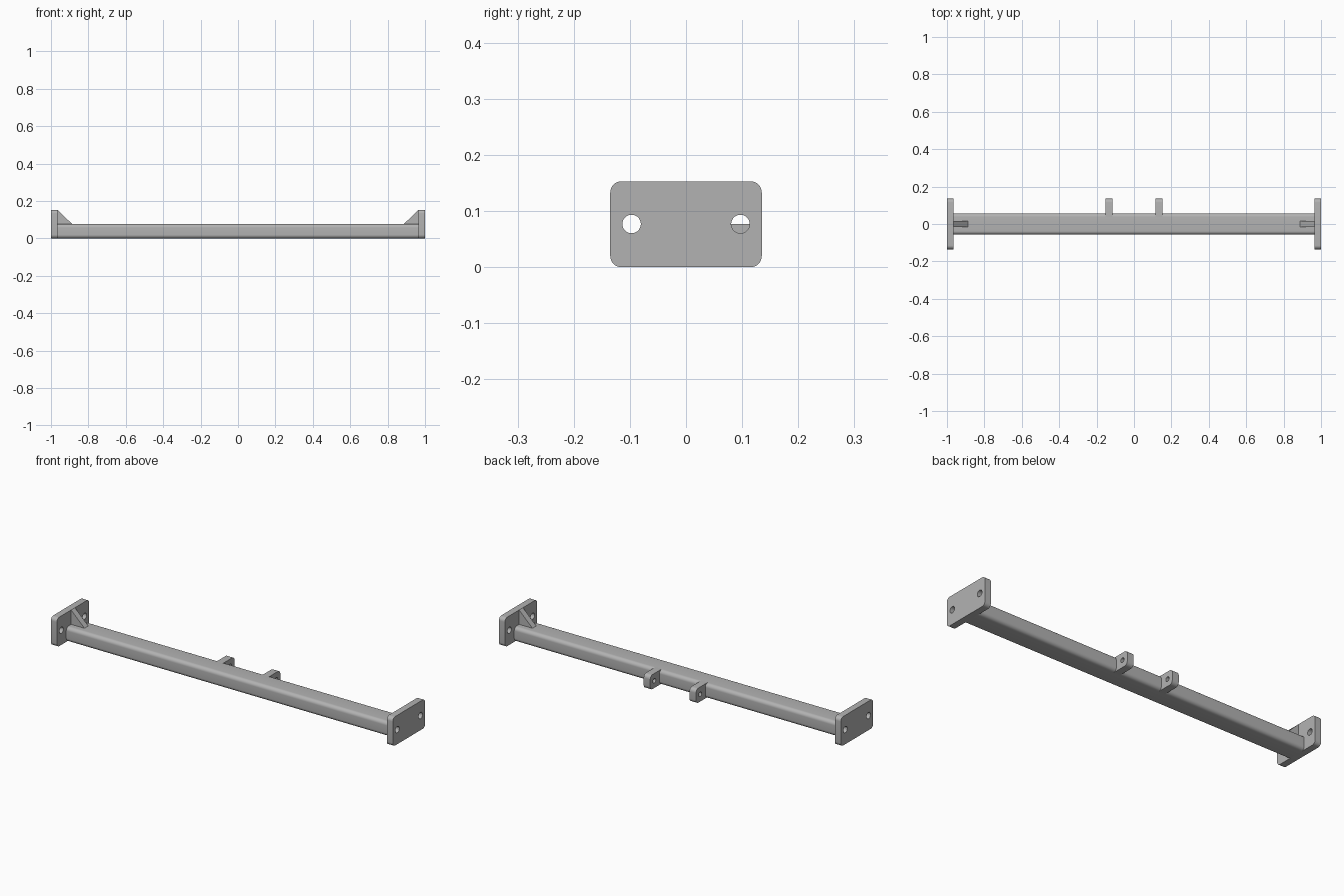
import bpy
import bmesh
from math import sin, cos, pi, radians
from mathutils import Matrix

cube = bpy.data.objects.get("Cube")
if cube:
    bpy.data.objects.remove(cube, do_unlink=True)

# Single painted steel colour
GREY = (0.45, 0.45, 0.45, 1)
steel = bpy.data.materials.new("grey_steel")
steel.use_nodes = True
steel.diffuse_color = GREY
steel.node_tree.nodes["Principled BSDF"].inputs["Base Color"].default_value = GREY

# Profile planes: sections swept along x, and side outlines swept along y
ALONG_X = Matrix(((0, 0, 1, 0), (1, 0, 0, 0), (0, 1, 0, 0), (0, 0, 0, 1)))
ALONG_Y = Matrix(((1, 0, 0, 0), (0, 0, -1, 0), (0, 1, 0, 0), (0, 0, 0, 1)))


def rounded(u0, u1, v0, v1, radii, steps=8):
    """Rectangle outline, corner radii from lower left counterclockwise."""
    corners = ((u0, v0, 1, 1), (u1, v0, -1, 1), (u1, v1, -1, -1), (u0, v1, 1, -1))
    points = []
    for i, ((u, v, du, dv), r) in enumerate(zip(corners, radii)):
        if r == 0:
            points.append((u, v))
            continue
        for s in range(steps + 1):
            a = pi + (i + s / steps) * pi / 2
            points.append((u + du * r + r * cos(a), v + dv * r + r * sin(a)))
    return points


def circle(u, v, r, n=32):
    return [(u + r * cos(2 * pi * i / n), v + r * sin(2 * pi * i / n)) for i in range(n)]


def sweep(name, outlines, thickness, plane, offset=0):
    """Fill the outlines (inner ones become holes) and give them thickness."""
    curve = bpy.data.curves.new(name + "_profile", "CURVE")
    curve.dimensions = "2D"
    curve.fill_mode = "BOTH"
    curve.extrude = thickness / 2
    for outline in outlines:
        spline = curve.splines.new("POLY")
        spline.points.add(len(outline) - 1)
        for point, (u, v) in zip(spline.points, outline):
            point.co = (u, v, 0, 1)
        spline.use_cyclic_u = True
    helper = bpy.data.objects.new(name + "_profile", curve)
    mesh = bpy.data.meshes.new_from_object(helper)
    bpy.data.objects.remove(helper)
    bpy.data.curves.remove(curve)

    mesh.transform(Matrix.Translation((offset, 0, 0)) @ plane)
    bm = bmesh.new()
    bm.from_mesh(mesh)
    bmesh.ops.remove_doubles(bm, verts=bm.verts, dist=1e-5)
    bmesh.ops.recalc_face_normals(bm, faces=bm.faces)
    bm.to_mesh(mesh)
    bm.free()
    mesh.name = name
    mesh.materials.clear()
    mesh.materials.append(steel)

    obj = bpy.data.objects.new(name, mesh)
    bpy.context.collection.objects.link(obj)
    bpy.ops.object.select_all(action="DESELECT")
    obj.select_set(True)
    bpy.context.view_layer.objects.active = obj
    bpy.ops.object.shade_smooth_by_angle(angle=radians(30))
    return obj


TOP = 0.077
PLATE_TOP = 0.153
PLATE_T = 0.035
INNER = 1 - PLATE_T

# Main beam with rounded long edges
sweep("beam", [rounded(-0.057, 0.057, 0, TOP, [0.019] * 4)], 2 * INNER, ALONG_X)

for side, sign in (("left", 1), ("right", -1)):
    # Bolted end plate
    plate = [rounded(-0.135, 0.135, 0, PLATE_TOP, [0.02] * 4)]
    plate += [circle(y, TOP, 0.0165) for y in (-0.097, 0.097)]
    sweep(side + "_end_plate", plate, PLATE_T, ALONG_X, sign * (1 - PLATE_T / 2))

    # Triangular gusset between plate and beam
    gusset = [(sign * INNER, TOP), (sign * INNER, PLATE_TOP), (sign * 0.887, TOP)]
    sweep(side + "_gusset", [gusset], 0.032, ALONG_Y)

    # Drilled lug on the back of the beam
    lug = [rounded(0.038, 0.135, 0, TOP, [0, 0.02, 0.02, 0]), circle(0.1, TOP / 2, 0.012)]
    sweep(side + "_lug", lug, 0.038, ALONG_X, sign * 0.134)
